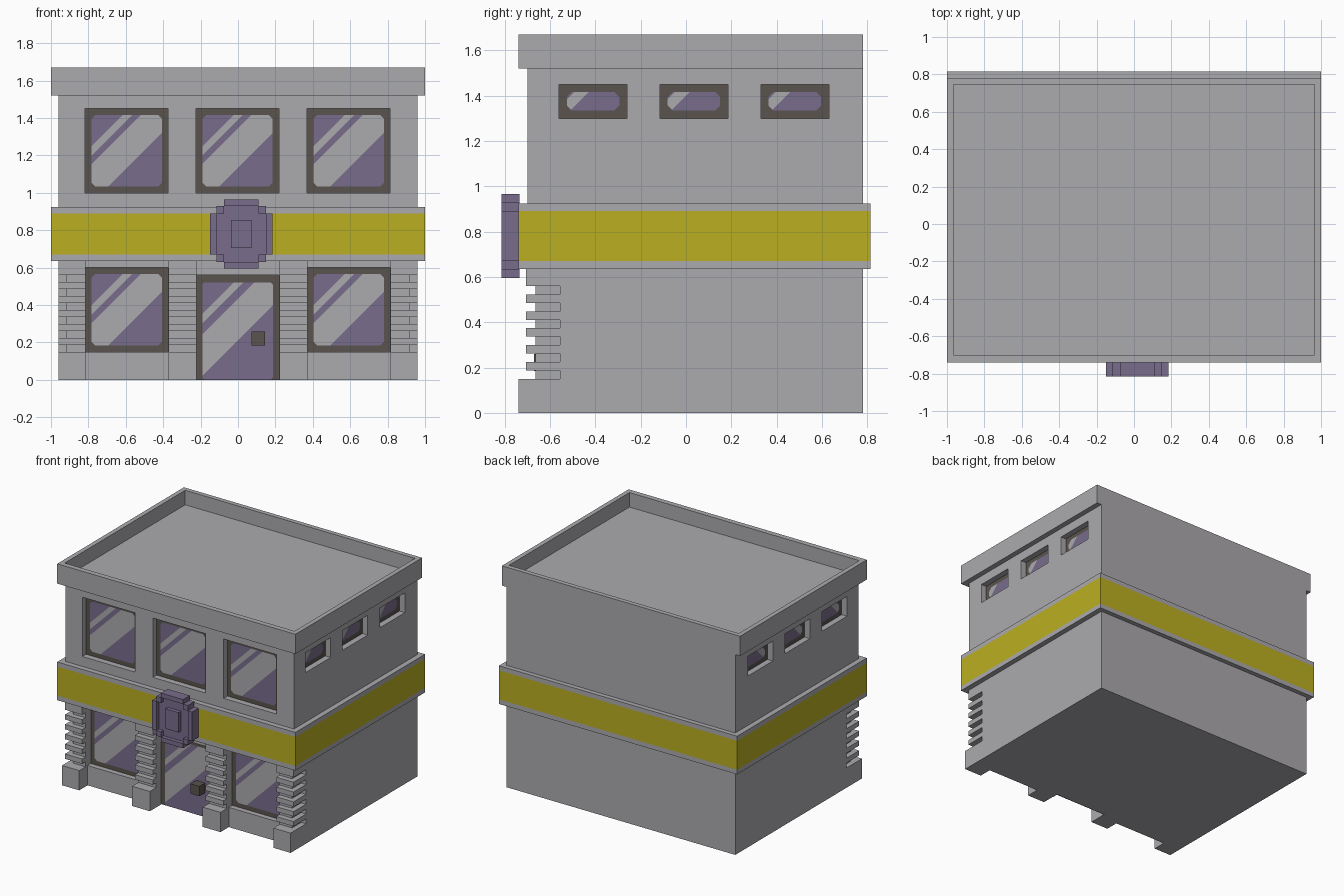
import bpy
import bmesh
from mathutils import Vector

cube = bpy.data.objects.get("Cube")
if cube:
    bpy.data.objects.remove(cube, do_unlink=True)


def material(name, r, g, b):
    m = bpy.data.materials.new(name)
    m.use_nodes = True
    m.diffuse_color = (r, g, b, 1)
    m.node_tree.nodes["Principled BSDF"].inputs["Base Color"].default_value = (r, g, b, 1)
    return m


WALL = material("wall_grey", 0.41, 0.40, 0.42)
YELLOW = material("band_yellow", 0.50, 0.43, 0.015)
PURPLE = material("glass_purple", 0.19, 0.15, 0.26)
BROWN = material("frame_brown", 0.10, 0.088, 0.075)


def finish(name, bm, *mats):
    mesh = bpy.data.meshes.new(name)
    bm.to_mesh(mesh)
    bm.free()
    for m in mats:
        mesh.materials.append(m)
    ob = bpy.data.objects.new(name, mesh)
    bpy.context.collection.objects.link(ob)
    return ob


def add_box(bm, x, y, z):
    """Add a box given as (low, high) pairs for each axis."""
    verts = bmesh.ops.create_cube(bm, size=1)["verts"]
    for v in verts:
        v.co = [r[1] if c > 0 else r[0] for c, r in zip(v.co, (x, y, z))]


def boxes(name, mat, *items):
    bm = bmesh.new()
    for item in items:
        add_box(bm, *item)
    return finish(name, bm, mat)


def carve(target, cutter):
    """Cut the openings, keeping only the result."""
    mod = target.modifiers.new("openings", "BOOLEAN")
    mod.operation, mod.solver, mod.object = "DIFFERENCE", "EXACT", cutter
    cutter.hide_render = True
    bpy.context.view_layer.objects.active = target
    bpy.ops.object.modifier_apply(modifier=mod.name)
    bpy.data.objects.remove(cutter, do_unlink=True)


def pane(name, place, w, h, outward, stripes, chamfer=0.02):
    """Chamfered glass sheet cut along diagonals; stripes are (low, high) of u - v."""
    c = chamfer
    outline = [(c, 0), (w - c, 0), (w, c), (w, h - c), (w - c, h), (c, h), (0, h - c), (0, c)]
    bm = bmesh.new()
    bm.faces.new([bm.verts.new((u, v, 0)) for u, v in outline])
    for d in [edge for s in stripes for edge in s]:
        bmesh.ops.bisect_plane(bm, geom=bm.verts[:] + bm.edges[:] + bm.faces[:],
                               plane_co=(d, 0, 0), plane_no=(1, -1, 0))
    for f in bm.faces:
        m = f.calc_center_median()
        f.material_index = int(any(a < m.x - m.y < b for a, b in stripes))
    for v in bm.verts:
        v.co = place(v.co.x, v.co.y)
    bm.normal_update()
    for f in bm.faces:
        if f.normal.dot(Vector(outward)) < 0:
            f.normal_flip()
    return finish(name, bm, PURPLE, WALL)


# Upper storey and lower storey walls
BACK = 0.78
upper_wall = boxes("upper_wall", WALL, ((-0.96, 0.96), (-0.70, BACK), (0.635, 1.56)))
boxes("lower_wall", WALL, ((-0.96, 0.96), (-0.555, BACK), (0, 0.64)))
shop_front = boxes("shop_front", WALL, ((-0.92, 0.92), (-0.64, -0.555), (0, 0.64)))

# Openings: three above, two below, a door, and three on each side
WIN = 0.222
upper_x, lower_x = (-0.595, -0.003, 0.592), (-0.595, 0.592)
side_y = (-0.41, 0.035, 0.48)
SIDE_HALF, SIDE_Z = 0.15, (1.30, 1.45)
DOOR = (-0.225, 0.22)

cuts = [((x - WIN, x + WIN), (-0.8, -0.65), (1.0, 1.45)) for x in upper_x]
for s in (-1, 1):
    cuts += [(tuple(sorted((s * 0.91, s * 1.1))), (y - SIDE_HALF, y + SIDE_HALF), SIDE_Z)
             for y in side_y]
carve(upper_wall, boxes("upper_cutter", WALL, *cuts))
cuts = [((x - WIN, x + WIN), (-0.8, -0.595), (0.15, 0.60)) for x in lower_x]
cuts.append((DOOR, (-0.8, -0.595), (-0.1, 0.56)))
carve(shop_front, boxes("lower_cutter", WALL, *cuts))

# Front windows: brown frame plate with striped glass
SHINE = ((-0.215, -0.165), (-0.12, 0.09))
FRAME = 0.034


def front_window(name, x, z, y):
    boxes(name + "_frame", BROWN, ((x - WIN, x + WIN), (y - 0.005, y + 0.004), (z, z + 0.45)))
    size = 2 * (WIN - FRAME)
    pane(name + "_glass", lambda u, v: (x - WIN + FRAME + u, y - 0.008, z + FRAME + v),
         size, 0.45 - 2 * FRAME, (0, -1, 0), SHINE)


for i, x in enumerate(upper_x):
    front_window(f"upper_window_{i + 1}", x, 1.0, -0.65)
for i, x in enumerate(lower_x):
    front_window(f"lower_window_{i + 1}", x, 0.15, -0.595)

# Door with handle
boxes("door_frame", BROWN, (DOOR, (-0.60, -0.591), (0, 0.56)))
pane("door_glass", lambda u, v: (DOOR[0] + FRAME + u, -0.603, 0.002 + v),
     DOOR[1] - DOOR[0] - 2 * FRAME, 0.52, (0, -1, 0), ((-0.35, -0.30), (-0.24, -0.02)), 0.012)
boxes("door_handle", BROWN, ((0.072, 0.145), (-0.67, -0.60), (0.185, 0.26)))

# Side windows
for side, s in (("left", 1), ("right", -1)):
    for i, y in enumerate(side_y):
        name = f"{side}_side_window_{i + 1}"
        boxes(name + "_frame", BROWN, (tuple(sorted((s * 0.906, s * 0.915))),
                                       (y - SIDE_HALF, y + SIDE_HALF), SIDE_Z))
        pane(name + "_glass",
             lambda u, v: (s * 0.918, y - SIDE_HALF + FRAME + u, SIDE_Z[0] + FRAME + v),
             2 * (SIDE_HALF - FRAME), 0.15 - 2 * FRAME, (s, 0, 0), ((-0.05, 0.015),), 0.022)

# Pillars: plain base and top, grooved courses between
COURSES, LOW, HIGH = 11, 0.15, 0.56
step = (HIGH - LOW) / COURSES


def pillar(name, inner, outer, groove, back, s):
    def span(a, b):
        return tuple(sorted((s * a, s * b)))
    parts = [(span(inner, outer), (-0.74, back), (0, LOW)),
             (span(inner, outer - groove), (-0.665, back), (LOW, HIGH)),
             (span(inner, outer), (-0.705, back), (HIGH, 0.64))]
    for k in range(1, COURSES, 2):
        z = LOW + k * step
        parts.append((span(inner, outer), (-0.705, back), (z, z + step)))
    boxes(name, WALL, *parts)


for side, s in (("left", 1), ("right", -1)):
    pillar(side + "_corner_pillar", 0.815, 0.96, 0.04, -0.555, s)
    pillar(side + "_door_pillar", 0.222, 0.371, 0, -0.61, s)

# Band around the building, yellow between two grey lips
bm = bmesh.new()
add_box(bm, (-1, 1), (-0.74, 0.815), (0.635, 0.925))
for z in (0.67, 0.89):
    bmesh.ops.bisect_plane(bm, geom=bm.verts[:] + bm.edges[:] + bm.faces[:],
                           plane_co=(0, 0, z), plane_no=(0, 0, 1))
for f in bm.faces:
    f.material_index = int(0.67 < f.calc_center_median().z < 0.89)
finish("band", bm, WALL, YELLOW)

# Roof parapet: four walls around the sunken roof
Z = (1.52, 1.67)
boxes("parapet", WALL,
      ((-1, 1), (-0.74, -0.70), Z), ((-1, 1), (0.745, BACK), Z),
      ((-1, -0.965), (-0.70, 0.745), Z), ((0.965, 1), (-0.70, 0.745), Z),
      ((-0.965, -0.95), (-0.70, 0.745), (1.52, 1.56)),
      ((0.95, 0.965), (-0.70, 0.745), (1.52, 1.56)))

# Stepped round plaque: sunken field, raised rim and plain centre block
CX, CZ = 0.017, 0.78
A, B, C = 0.093, 0.132, 0.168


def plaque_box(x0, x1, z0, z1, front):
    return ((CX + x0, CX + x1), (front, -0.735), (CZ + z0, CZ + z1))


rim, field = -0.815, -0.785
parts = [plaque_box(-B, B, -0.11, 0.11, field), plaque_box(-A, A, -0.15, 0.15, field),
         plaque_box(-0.055, 0.055, -0.075, 0.075, rim)]
for s in (-1, 1):
    parts.append(plaque_box(*sorted((s * B, s * C)), -0.11, 0.11, rim))
    parts.append(plaque_box(-A, A, *sorted((s * 0.15, s * 0.185)), rim))
    for t in (-1, 1):
        parts.append(plaque_box(*sorted((s * A, s * B)), *sorted((t * 0.11, t * 0.15)), rim))
boxes("plaque", PURPLE, *parts)
